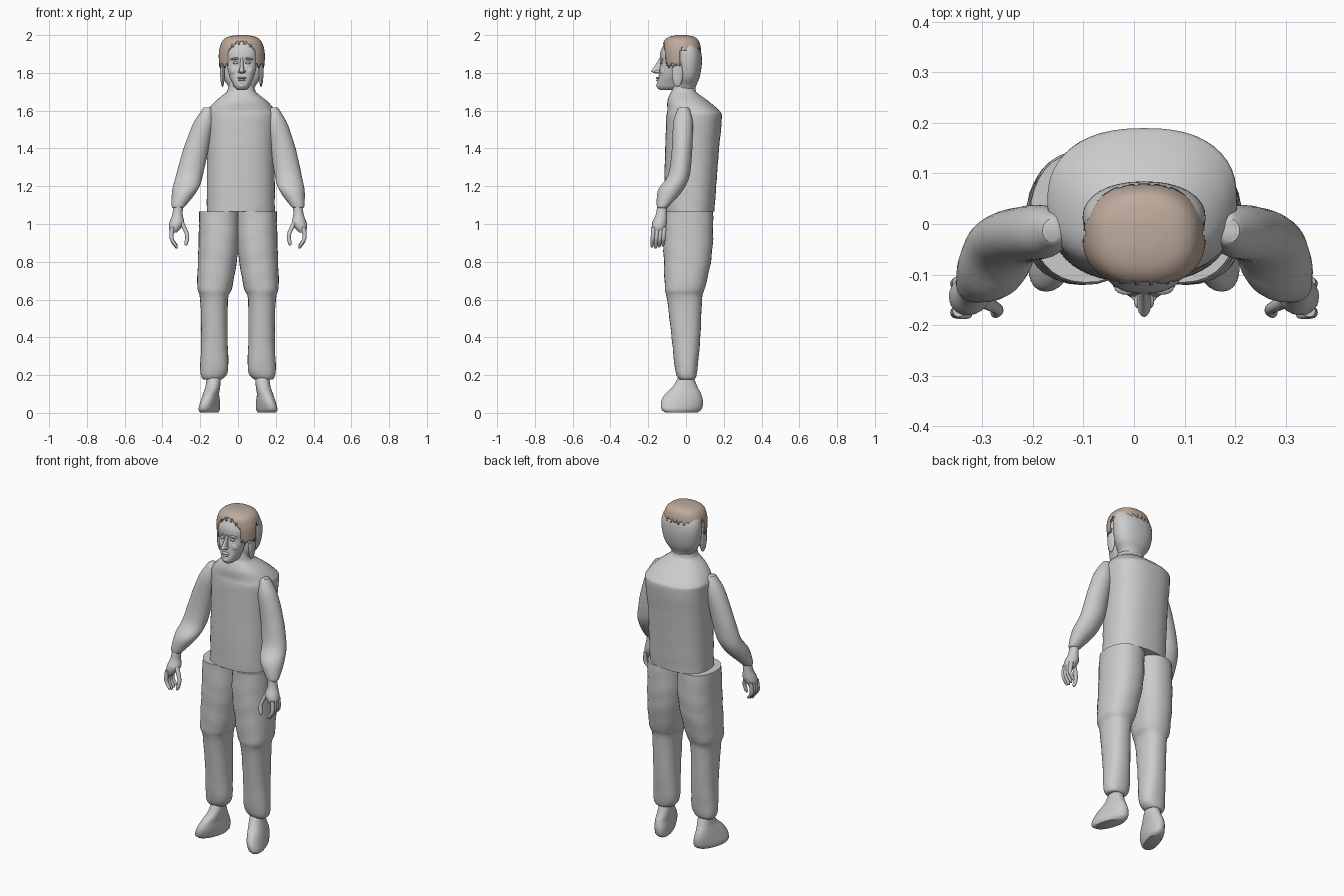
import bpy, bmesh, math

cube = bpy.data.objects.get("Cube")
if cube:
    bpy.data.objects.remove(cube)


def material(name, rgb):
    mat = bpy.data.materials.new(name)
    mat.use_nodes = True
    mat.diffuse_color = (*rgb, 1)
    mat.node_tree.nodes["Principled BSDF"].inputs["Base Color"].default_value = (*rgb, 1)
    return mat


GREY = material("plain grey", (0.6, 0.6, 0.6))
BROWN = material("pale brown hair", (0.51, 0.40, 0.33))


def finish(name, bm, mat, angle=45):
    bmesh.ops.recalc_face_normals(bm, faces=bm.faces)
    mesh = bpy.data.meshes.new(name)
    bm.to_mesh(mesh)
    bm.free()
    mesh.materials.append(mat)
    obj = bpy.data.objects.new(name, mesh)
    bpy.context.collection.objects.link(obj)
    bpy.ops.object.select_all(action="DESELECT")
    obj.select_set(True)
    bpy.context.view_layer.objects.active = obj
    bpy.ops.object.shade_smooth_by_angle(angle=math.radians(angle))
    return obj


def spline(rows, steps):
    """Catmull-Rom interpolation of the cross-section extents."""
    out = []
    for i in range(len(rows) - 1):
        quad = (rows[max(i - 1, 0)], rows[i], rows[i + 1], rows[min(i + 2, len(rows) - 1)])
        for k in range(steps):
            t = k / steps
            out.append([b + t / 2 * (c - a + t * (2 * a - 5 * b + 4 * c - d + t * (3 * (b - c) + d - a)))
                        for a, b, c, d in zip(*quad)])
    return out + [list(rows[-1])]


def loft(name, rows, mat=GREY, side=1, power=2, folds=0, sides=32, steps=4,
         warp=None, keep=None):
    """Skin horizontal rings given as (x min, x max, y min, y max, z)."""
    bm = bmesh.new()
    rings = []
    for x0, x1, y0, y1, z in spline(rows, steps):
        ring = []
        for j in range(sides):
            a = math.tau * j / sides
            c, s = math.cos(a), math.sin(a)
            grow = 1 + folds * math.sin(55 * z + 2 * math.sin(a * 2) + a)
            x = (x0 + x1) / 2 + (x1 - x0) / 2 * grow * math.copysign(abs(c) ** (2 / power), c)
            y = (y0 + y1) / 2 + (y1 - y0) / 2 * grow * math.copysign(abs(s) ** (2 / power), s)
            if warp:
                x, y, z = warp(x, y, z)
            ring.append(bm.verts.new((side * x, y, z)))
        rings.append(ring)
    for low, high in zip(rings, rings[1:]):
        for j in range(sides):
            k = (j + 1) % sides
            bm.faces.new((low[j], low[k], high[k], high[j]))
    bm.faces.new(rings[0])
    bm.faces.new(rings[-1])
    if keep:
        drop = [f for f in bm.faces if not keep(f.calc_center_median())]
        bmesh.ops.delete(bm, geom=drop, context="FACES")
    return finish(name, bm, mat)


def tube(name, points, side=1, **options):
    """Thin limb through (x, y, z, radius) points."""
    rows = [(x - r, x + r, y - r, y + r, z) for x, y, z, r in points]
    return loft(name, rows, side=side, sides=12, **options)


def blob(name, centre, size, tilt=0):
    bm = bmesh.new()
    bmesh.ops.create_uvsphere(bm, u_segments=16, v_segments=10, radius=1)
    for v in bm.verts:
        x, y, z = (v.co[i] * size[i] for i in range(3))
        v.co = (centre[0] + x, centre[1] + y, centre[2] + z + tilt * x)
    return finish(name, bm, GREY)


MID = 0.02  # the head sits slightly off centre

# Torso with sloping shoulders and neck
loft("torso", [
    (-.165, .195, -.115, .15, 1.065), (-.165, .195, -.115, .16, 1.2),
    (-.165, .195, -.11, .175, 1.4), (-.17, .205, -.105, .19, 1.56),
    (-.165, .195, -.1, .175, 1.6), (-.12, .155, -.098, .12, 1.65),
    (-.07, .105, -.085, .065, 1.69), (-.055, .09, -.075, .05, 1.71),
    (-.045, .08, -.07, .045, 1.76)], power=2.4, folds=.006, sides=48)


def drift(side):
    """Shoulders sit off centre like the head; hands do not."""
    return lambda x, y, z: (x + side * .014 * min(1, max(0, (z - 1.1) * 2)), y, z)


for side, label in ((1, "left"), (-1, "right")):
    # Trouser leg and foot
    loft(label + "_trouser_leg", [
        (.10, .17, -.025, .03, .178), (.08, .19, -.04, .05, .182),
        (.052, .2, -.058, .06, .23), (.055, .195, -.075, .075, .39),
        (.053, .2, -.1, .085, .6), (.032, .215, -.112, .1, .66),
        (.008, .213, -.117, .13, .79), (-.008, .208, -.12, .143, .92),
        (-.01, .205, -.115, .143, 1.066)], side=side, power=2.3, folds=.012)
    loft(label + "_foot", [
        (.105, .185, -.11, .06, .002), (.098, .194, -.13, .083, .02),
        (.097, .19, -.132, .09, .06), (.1, .182, -.11, .08, .1),
        (.094, .172, -.07, .06, .14), (.092, .165, -.04, .04, .19)],
        side=side, power=2.2, warp=lambda x, y, z: (x - y * .3 * max(0, 1 - z / .16), y, z))

    # Sleeve from shoulder tip to cuff
    loft(label + "_arm", [
        (.29, .345, -.148, -.1, 1.085), (.275, .352, -.155, -.085, 1.1),
        (.215, .35, -.148, -.015, 1.18), (.19, .332, -.095, .02, 1.26),
        (.165, .298, -.075, .033, 1.395), (.14, .25, -.068, .037, 1.53),
        (.145, .208, -.048, .022, 1.6), (.16, .195, -.035, .01, 1.618)],
        side=side, folds=.008, warp=drift(side))

    # Hand: palm, four fingers and thumb
    loft(label + "_palm", [
        (.325, .355, -.175, -.12, .955), (.3, .366, -.18, -.108, .98),
        (.285, .362, -.178, -.1, 1.01), (.293, .348, -.16, -.1, 1.05),
        (.29, .34, -.152, -.102, 1.1)], side=side, sides=20)
    for i in range(4):
        y = -.172 + i * .019
        tip = .87 + .006 * abs(i - 1)
        tube(f"{label}_finger_{i + 1}", [
            (.325, y - .008, tip, .004), (.331, y - .007, tip + .012, .009),
            (.352, y - .004, .925, .011), (.347, y, .985, .012)], side=side)
    tube(label + "_thumb", [
        (.277, -.178, .885, .004), (.274, -.176, .9, .01),
        (.27, -.168, .945, .011), (.3, -.152, 1.01, .014)], side=side)

    # Side of the head, eye, brow and cheek
    blob(label + "_ear_flap", (MID + side * .103, -.045, 1.8), (.012, .03, .075), side * .6)
    blob(label + "_eye", (MID + side * .032, -.127, 1.853), (.015, .012, .007))
    blob(label + "_brow", (MID + side * .034, -.126, 1.875), (.025, .014, .007), -side * .15)
    blob(label + "_cheek", (MID + side * .038, -.115, 1.81), (.025, .022, .03))
    blob(label + "_nostril", (MID + side * .011, -.153, 1.807), (.009, .014, .008))

# Rounded back of the skull
loft("skull", [
    (-.04, .08, -.06, .045, 1.7), (-.055, .095, -.06, .055, 1.735),
    (-.085, .125, -.06, .073, 1.78), (-.1, .14, -.06, .084, 1.85),
    (-.1, .14, -.06, .08, 1.91), (-.085, .125, -.07, .062, 1.955),
    (-.06, .1, -.07, .04, 1.98)], power=2.2)

# Narrow face with features
loft("face", [
    (-.005, .045, -.14, -.06, 1.71), (-.02, .06, -.154, -.03, 1.725),
    (-.032, .072, -.152, -.03, 1.75), (-.045, .085, -.145, -.03, 1.78),
    (-.055, .095, -.14, -.03, 1.82), (-.06, .1, -.133, -.03, 1.855),
    (-.06, .1, -.138, -.03, 1.885), (-.057, .097, -.132, -.03, 1.92),
    (-.04, .08, -.108, -.03, 1.965)], power=2.2)
loft("nose", [
    (MID - .009, MID + .009, -.16, -.12, 1.796), (MID - .015, MID + .015, -.184, -.12, 1.808),
    (MID - .011, MID + .011, -.174, -.12, 1.825), (MID - .008, MID + .008, -.15, -.12, 1.86),
    (MID - .006, MID + .006, -.14, -.12, 1.88)], sides=16)
blob("upper_lip", (MID, -.142, 1.773), (.025, .018, .006))
blob("lower_lip", (MID, -.142, 1.761), (.021, .017, .006))
blob("chin", (MID, -.14, 1.733), (.022, .018, .015))


def hairline(p):
    """Short at the back, long at the temples, open over the forehead."""
    angle = math.atan2(p.y + .025, p.x - MID)
    fringe = .007 * math.sin(angle * 23) + .005 * math.sin(angle * 41)
    if p.y > -.03:
        edge = 1.925
    elif abs(p.x - MID) > .075:
        edge = 1.84
    else:
        edge = 1.965 - .05 * (abs(p.x - MID) / .075) ** 2
    return p.z > edge + fringe


# Hair cap
hair = loft("hair", [
    (-.098, .138, -.115, .072, 1.81), (-.102, .142, -.122, .078, 1.87),
    (-.1, .14, -.125, .08, 1.92), (-.085, .125, -.118, .07, 1.965),
    (-.06, .1, -.095, .05, 1.988), (-.02, .06, -.06, .015, 1.998),
    (.01, .03, -.03, -.015, 2.0)], mat=BROWN, power=2.3, sides=96, steps=6, keep=hairline)
shell = hair.modifiers.new("thickness", "SOLIDIFY")
shell.thickness = .006
shell.offset = -1
